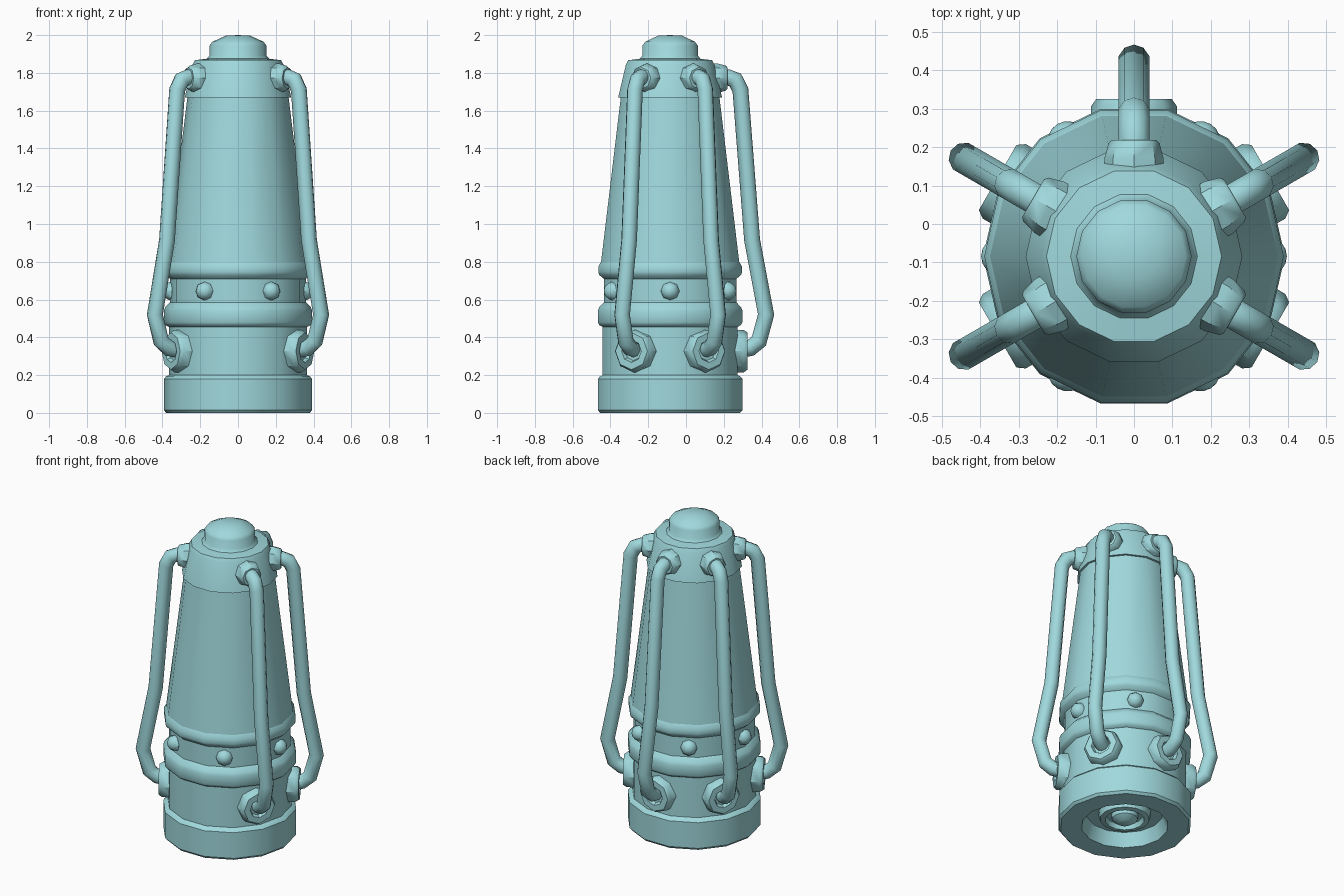
import bpy, bmesh, math
from mathutils import Matrix, Vector

if "Cube" in bpy.data.objects:
    bpy.data.objects.remove(bpy.data.objects["Cube"])

CENTRE = Matrix.Translation((0, -0.084, 0))
teal = bpy.data.materials.new("pale_teal")
teal.diffuse_color = (0.35, 0.69, 0.72, 1)
teal.use_nodes = True
teal.node_tree.nodes["Principled BSDF"].inputs["Base Color"].default_value = teal.diffuse_color


def finish(name, bm, angle=40):
    bmesh.ops.remove_doubles(bm, verts=bm.verts, dist=1e-5)
    bmesh.ops.recalc_face_normals(bm, faces=bm.faces)
    me = bpy.data.meshes.new(name)
    bm.to_mesh(me)
    bm.free()
    me.materials.append(teal)
    ob = bpy.data.objects.new(name, me)
    bpy.context.collection.objects.link(ob)
    bpy.ops.object.select_all(action='DESELECT')
    ob.select_set(True)
    bpy.context.view_layer.objects.active = ob
    bpy.ops.object.shade_smooth_by_angle(angle=math.radians(angle))
    return ob


def skin(bm, rings):
    n = len(rings[0])
    for a, b in zip(rings, rings[1:]):
        for i in range(n):
            j = (i + 1) % n
            bm.faces.new((a[i], a[j], b[j], b[i]))


def lathe(name, profile, sides, matrix):
    """Revolve (radius, height) pairs around the local z axis."""
    bm = bmesh.new()
    rings = []
    for r, h in profile:
        rings.append([bm.verts.new(matrix @ Vector((
            r * math.cos(math.tau * i / sides),
            r * math.sin(math.tau * i / sides), h))) for i in range(sides)])
    skin(bm, rings)
    # zero-radius ends collapse into a single pole
    bmesh.ops.dissolve_degenerate(bm, dist=1e-5, edges=bm.edges)
    return finish(name, bm)


def outward(degrees, z):
    """Local z points away from the lantern axis."""
    return (CENTRE @ Matrix.Rotation(math.radians(degrees), 4, 'Z')
            @ Matrix.Translation((0, 0, z)) @ Matrix.Rotation(math.pi / 2, 4, 'Y'))


def pipe(name, path, radius, degrees, sides=10):
    """Sweep a round section along a (distance, z) path in a radial plane."""
    m = CENTRE @ Matrix.Rotation(math.radians(degrees), 4, 'Z')
    pts = [Vector((r, 0, z)) for r, z in path]
    bm = bmesh.new()
    rings = []
    for k, p in enumerate(pts):
        d0 = (p - pts[k - 1]).normalized() if k else None
        d1 = (pts[k + 1] - p).normalized() if k + 1 < len(pts) else d0
        d0 = d0 or d1
        t = (d0 + d1).normalized()
        n = Vector((-t.z, 0, t.x)) / max(t.dot(d1), 0.5)
        rings.append([bm.verts.new(m @ (p + radius * (
            n * math.cos(math.tau * i / sides)
            + Vector((0, 1, 0)) * math.sin(math.tau * i / sides))))
            for i in range(sides)])
    skin(bm, rings)
    return finish(name, bm, 60)


# Base with recessed underside and central knob
lathe("base", [(0, 0.015), (0.04, 0.02), (0.075, 0.045), (0.08, 0.07), (0.105, 0.07),
               (0.115, 0.04), (0.145, 0.045), (0.155, 0.085), (0.225, 0.085),
               (0.255, 0.0), (0.38, 0.0), (0.393, 0.015), (0.393, 0.18), (0.382, 0.192),
               (0.366, 0.2), (0.366, 0.455)], 14, CENTRE)

# Banded collar
lathe("collar", [(0.366, 0.455), (0.385, 0.465), (0.393, 0.48), (0.393, 0.54),
                 (0.385, 0.56), (0.36, 0.585), (0.36, 0.71), (0.385, 0.73),
                 (0.39, 0.745), (0.39, 0.775), (0.375, 0.8)], 14, CENTRE)

# Tapered chimney
lathe("chimney", [(0.375, 0.8), (0.268, 1.67)], 14, CENTRE)

# Cap and domed top
lathe("cap", [(0.268, 1.67), (0.282, 1.67), (0.24, 1.845), (0.228, 1.867), (0.165, 1.875),
              (0.15, 1.893), (0.15, 1.945), (0.135, 1.965), (0.065, 1.997), (0, 2.0)],
      14, CENTRE)

# Rivets around the collar
for k in range(6):
    dome = [(0.05 * math.cos(a), 0.35 + 0.048 * math.sin(a))
            for a in (0, math.pi / 8, math.pi / 4, 3 * math.pi / 8)] + [(0, 0.398)]
    lathe(f"rivet_{k + 1}", dome, 8, outward(60 * k, 0.645))

# Five side pipes with lower and upper flanges; the front is left open
PATH = [(0.35, 0.33), (0.425, 0.343), (0.47, 0.38), (0.508, 0.52), (0.434, 0.915),
        (0.372, 1.71), (0.345, 1.762), (0.305, 1.777), (0.25, 1.777)]
for k, deg in enumerate((-30, 30, 90, 150, 210), 1):
    pipe(f"pipe_{k}", PATH, 0.042, deg)
    lathe(f"lower_flange_{k}", [(0.112, 0.33), (0.112, 0.39), (0.098, 0.41), (0.06, 0.41),
                                (0.05, 0.39), (0, 0.39)], 8, outward(deg, 0.327))
    lathe(f"upper_flange_{k}", [(0.077, 0.21), (0.077, 0.255), (0.066, 0.295), (0.057, 0.303),
                                (0.044, 0.303), (0, 0.295)], 8, outward(deg, 1.772))
